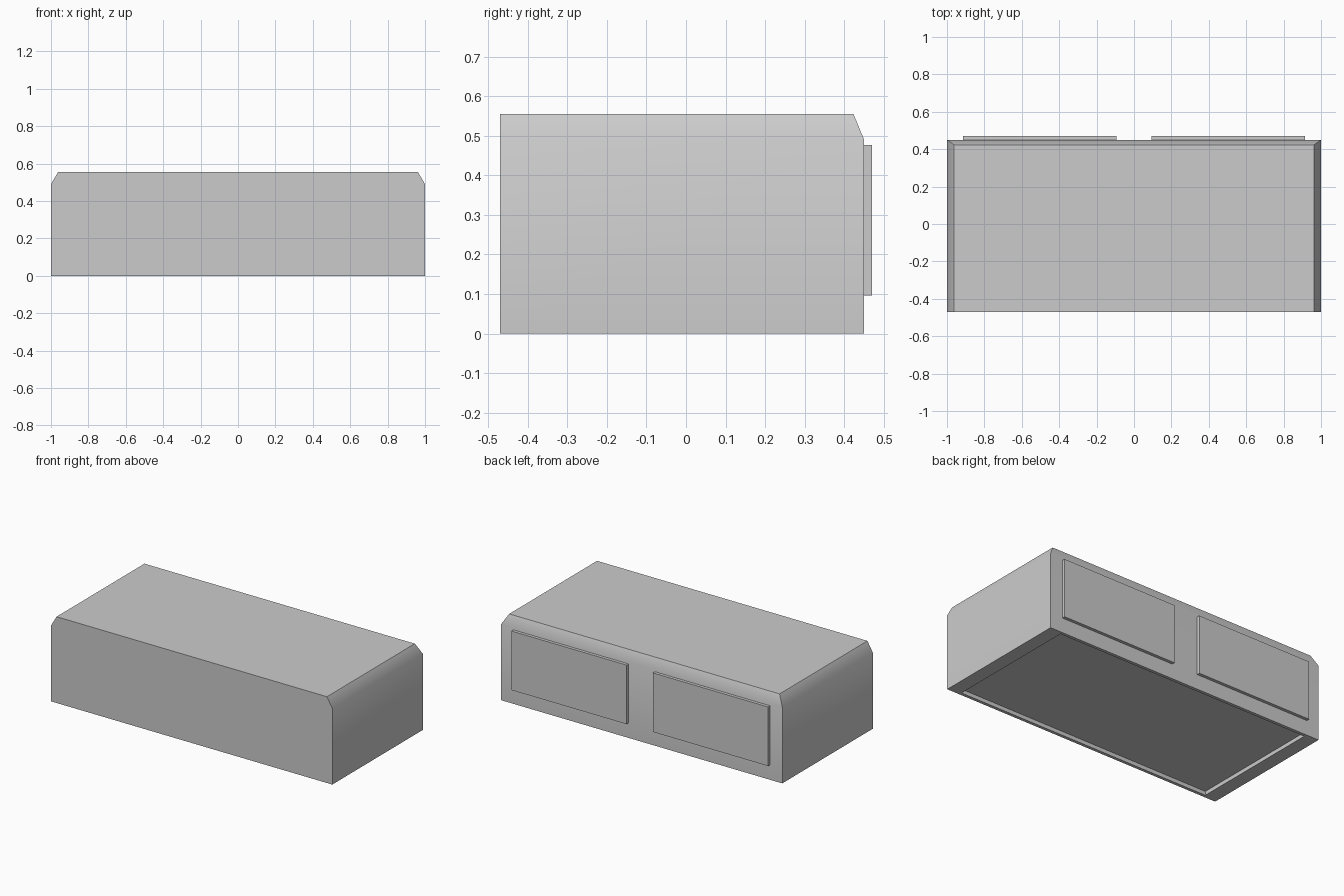
import bpy, bmesh, math

if "Cube" in bpy.data.objects:
    bpy.data.objects.remove(bpy.data.objects["Cube"])


def finish(name, bm):
    bmesh.ops.recalc_face_normals(bm, faces=bm.faces[:])
    mesh = bpy.data.meshes.new(name)
    bm.to_mesh(mesh)
    bm.free()
    obj = bpy.data.objects.new(name, mesh)
    bpy.context.collection.objects.link(obj)
    return obj


def ring(bm, x, y0, y1, z):
    return [bm.verts.new(p) for p in ((-x, y0, z), (x, y0, z), (x, y1, z), (-x, y1, z))]


# Cabinet body: stacked rings from the shallow underside recess up to the chamfered top
bm = bmesh.new()
rings = [ring(bm, *r) for r in (
    (0.91, -0.45, 0.43, 0.025),
    (0.91, -0.45, 0.43, 0.0),
    (1.0, -0.47, 0.45, 0.0),
    (1.0, -0.47, 0.45, 0.49),
    (0.962, -0.47, 0.423, 0.555),
)]
for a, b in zip(rings, rings[1:]):
    for i in range(4):
        j = (i + 1) % 4
        bm.faces.new((a[i], a[j], b[j], b[i]))
bm.faces.new(rings[0])
bm.faces.new(rings[-1])
body = finish("cabinet_body", bm)
bpy.context.view_layer.objects.active = body
body.select_set(True)
bpy.ops.object.shade_smooth_by_angle(angle=math.radians(35))
body.select_set(False)

# Two raised panels on the back face
for side, sx in (("left", -1), ("right", 1)):
    bm = bmesh.new()
    bmesh.ops.create_cube(bm, size=1)
    bmesh.ops.scale(bm, vec=(0.82, 0.02, 0.38), verts=bm.verts)
    bmesh.ops.translate(bm, vec=(sx * 0.503, 0.46, 0.286), verts=bm.verts)
    finish("back_panel_" + side, bm)
